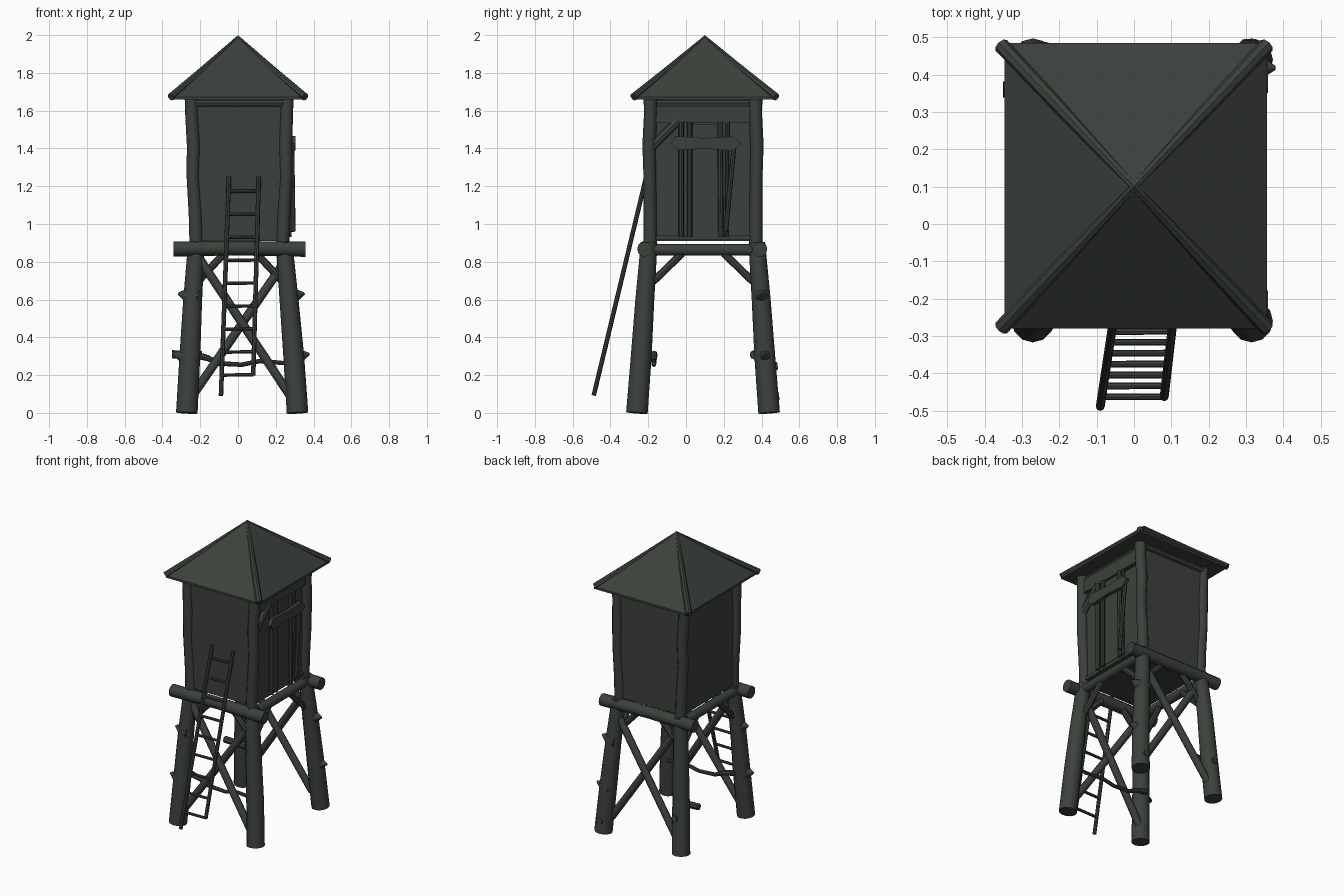
import bpy, bmesh, math
from mathutils import Vector

if "Cube" in bpy.data.objects:
    bpy.data.objects.remove(bpy.data.objects["Cube"])

wood = bpy.data.materials.new("dark grey green wood")
wood.diffuse_color = (0.045, 0.053, 0.045, 1)
wood.use_nodes = True
wood.node_tree.nodes["Principled BSDF"].inputs["Base Color"].default_value = wood.diffuse_color


def finish(name, bm):
    bmesh.ops.recalc_face_normals(bm, faces=bm.faces[:])
    me = bpy.data.meshes.new(name)
    bm.to_mesh(me)
    bm.free()
    me.materials.append(wood)
    ob = bpy.data.objects.new(name, me)
    bpy.context.collection.objects.link(ob)
    bpy.ops.object.select_all(action='DESELECT')
    ob.select_set(True)
    bpy.context.view_layer.objects.active = ob
    bpy.ops.object.shade_smooth_by_angle(angle=math.radians(40))
    return ob


def log(name, pts, radii, n=12):
    """Round log through points; radii is one number or one per point."""
    pts = [Vector(p) for p in pts]
    if not isinstance(radii, (list, tuple)):
        radii = [radii] * len(pts)
    d = (pts[-1] - pts[0]).normalized()
    ref = Vector((0, 0, 1)) if abs(d.z) < 0.9 else Vector((1, 0, 0))
    bm = bmesh.new()
    rings = []
    for i, (p, r) in enumerate(zip(pts, radii)):
        t = (pts[min(i + 1, len(pts) - 1)] - pts[max(i - 1, 0)]).normalized()
        u = t.cross(ref).normalized()
        v = t.cross(u)
        rings.append([bm.verts.new(p + r * (math.cos(a) * u + math.sin(a) * v))
                      for a in (2 * math.pi * k / n for k in range(n))])
    for a, b in zip(rings, rings[1:]):
        for k in range(n):
            bm.faces.new((a[k], a[(k + 1) % n], b[(k + 1) % n], b[k]))
    bm.faces.new(rings[0])
    bm.faces.new(rings[-1])
    return finish(name, bm)


def box(name, lo, hi):
    bm = bmesh.new()
    bmesh.ops.create_cube(bm, size=1)
    for v in bm.verts:
        v.co = Vector([(l + h) / 2 + c * (h - l) for l, h, c in zip(lo, hi, v.co)])
    return finish(name, bm)


CY = 0.09
for sx in (-1, 1):
    for sy in (-1, 1):
        tag = ("left" if sx < 0 else "right") + ("_front" if sy < 0 else "_back")
        # splayed legs
        log("leg_" + tag, [(0.022 + sx * 0.293, CY + sy * 0.35, 0),
                           (0.020 + sx * 0.275, CY + sy * 0.327, 0.3),
                           (0.015 + sx * 0.255, CY + sy * 0.308, 0.6),
                           (0.012 + sx * 0.232, CY + sy * 0.285, 0.9)],
            [0.057, 0.055, 0.05, 0.044])
        # slightly crooked corner posts
        log("corner_post_" + tag, [(0.008 + sx * 0.228, CY + sy * 0.28, 0.86),
                                   (0.008 + sx * 0.234, CY + sy * 0.28, 1.05),
                                   (0.008 + sx * 0.247, CY + sy * 0.282, 1.25),
                                   (0.008 + sx * 0.244, CY + sy * 0.286, 1.42),
                                   (0.006 + sx * 0.25, CY + sy * 0.278, 1.57),
                                   (0.006 + sx * 0.252, CY + sy * 0.278, 1.66)],
            [0.036, 0.035, 0.033, 0.035, 0.035, 0.036])
        # short braces under the platform, one along each face
        log("side_corner_brace_" + tag, [(0.012 + sx * 0.24, CY + sy * 0.27, 0.69),
                                         (0.012 + sx * 0.235, CY + sy * 0.11, 0.845)], 0.02, 8)
        log("face_corner_brace_" + tag, [(0.012 + sx * 0.22, CY + sy * 0.285, 0.7),
                                         (0.012 + sx * 0.085, CY + sy * 0.285, 0.845)], 0.02, 8)
        # roof hip poles
        log("roof_hip_" + tag, [(sx * 0.355, 0.1 + sy * 0.378, 1.672),
                                (sx * 0.178, 0.1 + sy * 0.19, 1.824),
                                (0, 0.1, 1.985)], [0.021, 0.018, 0.012], 8)
        # pointed knots on two opposite legs
        if sx * sy > 0:
            for z, r in ((0.62, 0.225), (0.3, 0.25)):
                y = CY + sy * (0.308 if z > 0.5 else 0.328)
                log("knot_" + tag, [(0.015 + sx * r, y, z - 0.005),
                                    (0.016 + sx * (r + 0.055), y, z),
                                    (0.018 + sx * (r + 0.11), y, z + 0.012)],
                    [0.05, 0.042, 0.006], 8)

# small stubs facing backwards
for x, z in ((0.31, 0.08), (-0.25, 0.24)):
    log("back_stub", [(x, 0.41, z), (x, 0.497 - z * 0.05, z + 0.01)], 0.021, 8)
# stick through the back left leg, crooked branch across the front
log("leg_stick", [(-0.35, 0.36, 0.31), (-0.19, 0.36, 0.305)], 0.022, 8)
log("front_branch", [(-0.24, -0.17, 0.31), (-0.16, -0.17, 0.29), (-0.1, -0.17, 0.262),
                     (0.02, -0.17, 0.255), (0.12, -0.17, 0.275), (0.26, -0.17, 0.262)],
    [0.02, 0.016, 0.013, 0.012, 0.012, 0.011], 8)

# platform beams and crossed braces, following the slope of the legs
for y, sy, side in ((-0.218, -1, "front"), (0.39, 1, "back")):
    log("platform_beam_" + side, [(-0.342, y, 0.868), (0, y, 0.872), (0.358, y, 0.866)],
        [0.04, 0.038, 0.04])
    low_y, high_y = CY + sy * 0.335, CY + sy * 0.285
    log("cross_brace_" + side, [(-0.235, low_y + 0.012, 0.1), (0.24, high_y + 0.012, 0.79)], 0.024, 10)
    log("cross_brace_" + side, [(-0.2, high_y - 0.012, 0.81), (0.27, low_y - 0.012, 0.1)], 0.024, 10)
for x in (-0.235, 0.25):
    log("platform_side_beam", [(x, -0.22, 0.863), (x, 0.39, 0.863)], 0.03)
box("floor", (-0.23, -0.2, 0.91), (0.24, 0.38, 0.922))

# cabin walls
box("front_wall", (-0.23, -0.203, 0.912), (0.24, -0.19, 1.65))
box("back_wall", (-0.23, 0.37, 0.912), (0.24, 0.383, 1.65))
box("left_wall", (-0.242, -0.19, 0.912), (-0.229, 0.37, 1.65))
box("right_wall", (0.232, -0.19, 0.912), (0.245, 0.37, 1.65))
for y in (-0.2, 0.382):
    log("top_rail", [(-0.25, y, 1.64), (0.26, y, 1.64)], 0.02, 8)
for x in (-0.24, 0.245):
    log("top_rail_side", [(x, -0.2, 1.64), (x, 0.38, 1.64)], 0.02, 8)

# doorway on the right side
box("door_lintel", (0.24, -0.17, 1.535), (0.272, 0.36, 1.625))
box("door_sill", (0.24, -0.16, 0.918), (0.258, 0.35, 0.94))
log("lintel_brace", [(0.255, -0.18, 1.41), (0.255, -0.04, 1.55)], 0.024, 8)
for y0, y1, r in ((-0.025, -0.025, 0.014), (0.02, 0.02, 0.014), (0.185, 0.18, 0.014), (0.215, 0.22, 0.01)):
    log("door_pole", [(0.27, y0, 0.93), (0.27, y1, 1.54)], r, 8)
box("door_plank", (0.245, 0.035, 0.94), (0.262, 0.175, 1.53))
log("leaning_pole", [(0.292, 0.21, 0.96), (0.285, 0.255, 1.42)], 0.013, 8)
# pointed crossboard
bm = bmesh.new()
outline = [(-0.08, 1.425), (-0.055, 1.465), (0.1, 1.455), (0.25, 1.463), (0.293, 1.425),
           (0.25, 1.388), (0.1, 1.398), (-0.05, 1.39)]
face = bm.faces.new([bm.verts.new((0.281, y, z)) for y, z in outline])
ext = bmesh.ops.extrude_face_region(bm, geom=[face])
for v in ext["geom"]:
    if isinstance(v, bmesh.types.BMVert):
        v.co.x += 0.024
finish("door_crossboard", bm)

# roof: thin eave band and four slopes
bm = bmesh.new()
corners = [(-0.347, -0.28), (0.356, -0.28), (0.356, 0.484), (-0.347, 0.484)]
low = [bm.verts.new((x, y, 1.658)) for x, y in corners]
high = [bm.verts.new((x, y, 1.672)) for x, y in corners]
apex = bm.verts.new((0, 0.1, 2.0))
bm.faces.new(low)
for i in range(4):
    j = (i + 1) % 4
    bm.faces.new((low[i], low[j], high[j], high[i]))
    bm.faces.new((high[i], high[j], apex))
finish("roof", bm)


# leaning ladder
def rail(xb, xt, z):
    return (xb + (xt - xb) * (z - 0.1) / 1.15, -0.489 + (z - 0.09) * 0.24, z)


log("ladder_rail_left", [rail(-0.09, -0.048, 0.092), rail(-0.09, -0.048, 1.25)], 0.012, 8)
log("ladder_rail_right", [rail(0.078, 0.11, 0.2), rail(0.078, 0.11, 1.25)], 0.012, 8)
for i in range(9):
    z = 0.2 + i * 0.1215
    log("ladder_rung", [rail(-0.09, -0.048, z), rail(0.078, 0.11, z + 0.002)], 0.009, 8)
